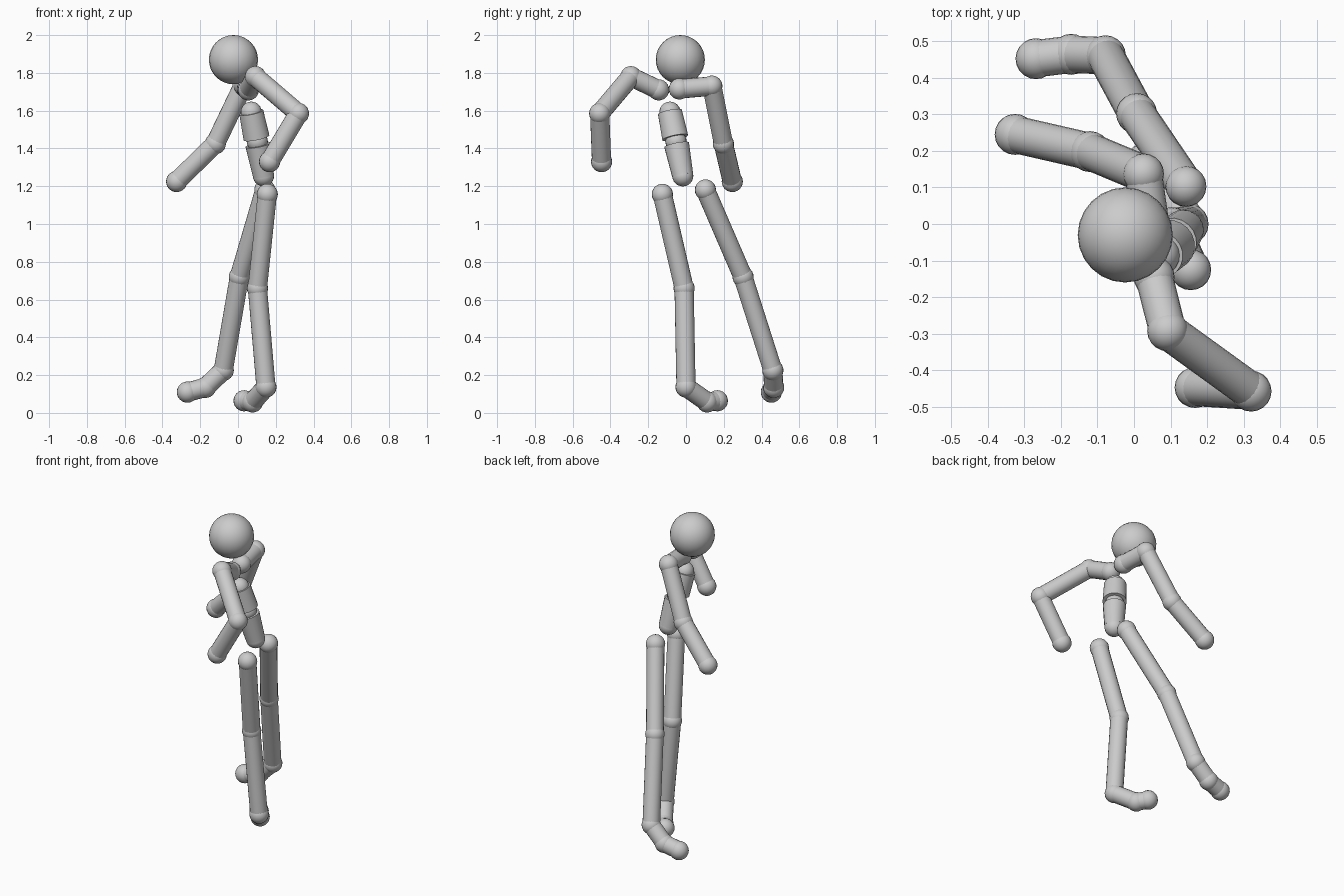
import bpy, math
from mathutils import Vector

if "Cube" in bpy.data.objects:
    bpy.data.objects.remove(bpy.data.objects["Cube"])

grey = bpy.data.materials.new("light grey")
grey.diffuse_color = (0.6, 0.6, 0.6, 1)
grey.use_nodes = True
grey.node_tree.nodes["Principled BSDF"].inputs["Base Color"].default_value = grey.diffuse_color
JOINT_R, LIMB_R = 0.056, 0.051


def finish(name):
    ob = bpy.context.object
    ob.name = name
    ob.data.materials.append(grey)
    bpy.ops.object.shade_smooth_by_angle(angle=math.radians(40))
    return ob


def ball(name, pos, r=JOINT_R, segments=20, rings=12):
    bpy.ops.mesh.primitive_uv_sphere_add(segments=segments, ring_count=rings, radius=r, location=pos)
    return finish(name)


def rod(name, a, b, r1=LIMB_R, r2=None):
    a, b = Vector(a), Vector(b)
    d = b - a
    bpy.ops.mesh.primitive_cone_add(vertices=20, radius1=r1, radius2=r2 or r1, depth=d.length,
                                    location=(a + b) / 2,
                                    rotation=d.to_track_quat('Z', 'Y').to_euler())
    return finish(name)


def chain(side, joints):
    """Balls at each joint, joined by rods."""
    for name, pos in joints:
        ball(f"{side}_{name}_joint", pos)
    for (n1, a), (n2, b) in zip(joints, joints[1:]):
        rod(f"{side}_{n1}_to_{n2}", a, b)


# Head
ball("head", (-0.024, -0.03, 1.87), 0.13, 24, 16)

# Arms
chain("front_arm", [("collar", (0.055, -0.145, 1.71)), ("shoulder", (0.092, -0.292, 1.78)),
                    ("elbow", (0.32, -0.457, 1.585)), ("wrist", (0.167, -0.447, 1.33))])
chain("back_arm", [("collar", (0.05, -0.035, 1.715)), ("shoulder", (0.026, 0.137, 1.73)),
                   ("elbow", (-0.12, 0.198, 1.425)), ("wrist", (-0.325, 0.245, 1.225))])

# Torso: two wider segments with joints between
chest, waist, pelvis = (Vector(p) for p in
                        ((0.07, -0.085, 1.592), (0.102, -0.053, 1.437), (0.135, -0.017, 1.255)))
for n, p in (("chest", chest), ("waist", waist), ("pelvis", pelvis)):
    ball(n + "_joint", p)
rod("upper_torso", chest, chest.lerp(waist, 0.87), 0.065, 0.07)
rod("lower_torso", waist.lerp(pelvis, 0.1), pelvis, 0.067, 0.056)

# Legs with feet
chain("front_leg", [("hip", (0.155, -0.125, 1.157)), ("knee", (0.103, -0.01, 0.66)),
                    ("ankle", (0.148, 0.0, 0.137)), ("foot", (0.077, 0.112, 0.058)),
                    ("toe", (0.032, 0.166, 0.064))])
chain("back_leg", [("hip", (0.142, 0.103, 1.18)), ("knee", (0.007, 0.302, 0.72)),
                   ("ankle", (-0.078, 0.46, 0.225)), ("foot", (-0.172, 0.464, 0.135)),
                   ("toe", (-0.268, 0.452, 0.11))])
